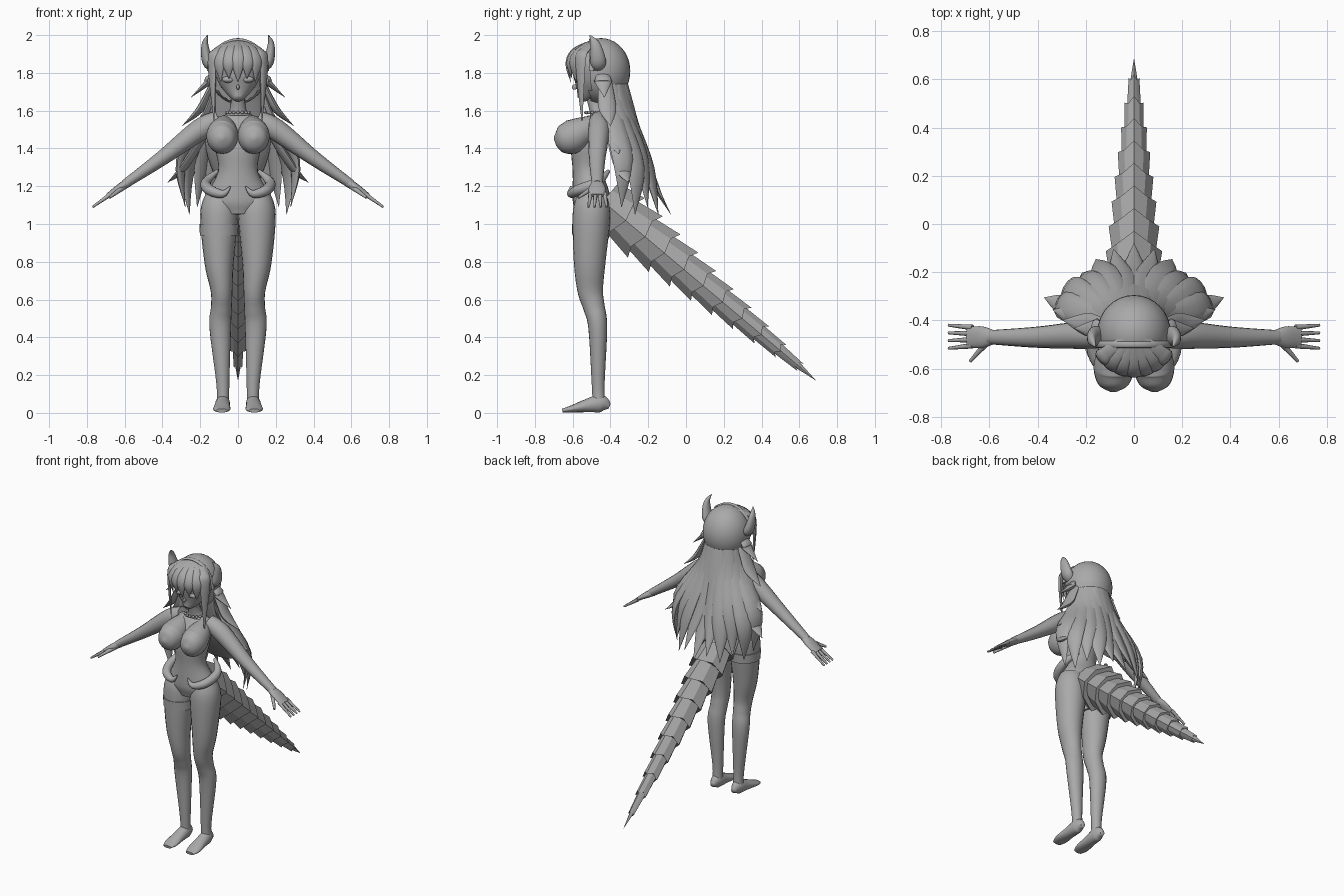
import bpy, bmesh, math
from mathutils import Vector, Matrix

if "Cube" in bpy.data.objects:
    bpy.data.objects.remove(bpy.data.objects["Cube"])

grey = bpy.data.materials.new("plain grey")
grey.use_nodes = True
tone = (0.4, 0.4, 0.4, 1)
grey.diffuse_color = tone
grey.node_tree.nodes["Principled BSDF"].inputs["Base Color"].default_value = tone

X, Y, Z = Matrix.Identity(3)


def finish(name, bm, mirror=False, angle=60):
    bmesh.ops.recalc_face_normals(bm, faces=bm.faces)
    mesh = bpy.data.meshes.new(name)
    bm.to_mesh(mesh)
    bm.free()
    mesh.materials.append(grey)
    mesh.shade_smooth()
    mesh.set_sharp_from_angle(angle=math.radians(angle))
    ob = bpy.data.objects.new(name, mesh)
    bpy.context.collection.objects.link(ob)
    if mirror:
        ob.modifiers.new("Mirror", "MIRROR").use_mirror_merge = False


def bridge(bm, first, last):
    sides = len(first)
    for k in range(sides):
        n = (k + 1) % sides
        bm.faces.new((first[k], first[n], last[n], last[k]))


def smooth_path(pts, steps):
    """Catmull-Rom curve through points that carry their radii."""
    pts = [(*p[:4], p[-1]) for p in pts]
    padded = [pts[0], *pts, pts[-1]]
    out = []
    for i in range(len(pts) - 1):
        for k in range(steps):
            t = k / steps
            out.append([b + t * (c - a + t * (2 * a - 5 * b + 4 * c - d + t * (3 * b - a - 3 * c + d))) / 2
                        for a, b, c, d in zip(*padded[i:i + 4])])
    return out + [pts[-1]]


def loft(name, pts, side, mirror=False, sides=16, steps=5):
    """Tube through (x, y, z, half width along side, optional half depth)."""
    path = smooth_path(pts, steps)
    centres = [Vector(q[:3]) for q in path]
    bm = bmesh.new()
    rings = []
    for i, (centre, q) in enumerate(zip(centres, path)):
        ahead = centres[min(i + 1, len(path) - 1)]
        along = (ahead - centres[max(i - 1, 0)]).normalized()
        u = (side - along * side.dot(along)).normalized()
        v = along.cross(u)
        wide, deep = max(q[3], .001), max(q[4], .001)
        turns = [math.tau * k / sides for k in range(sides)]
        rings.append([bm.verts.new(centre + u * wide * math.cos(w) + v * deep * math.sin(w)) for w in turns])
    for first, last in zip(rings, rings[1:]):
        bridge(bm, first, last)
    bm.faces.new(rings[0])
    bm.faces.new(rings[-1])
    finish(name, bm, mirror)


def ball(name, centre, radii, mirror=False, keep=None):
    bm = bmesh.new()
    place = Matrix.Translation(centre) @ Matrix.Diagonal((*radii, 1))
    bmesh.ops.create_uvsphere(bm, u_segments=32, v_segments=20, radius=1, matrix=place)
    if keep:
        gone = [f for f in bm.faces if not keep(f.calc_center_median())]
        bmesh.ops.delete(bm, geom=gone, context="FACES")
    finish(name, bm, mirror)


def around(angle, radius, z):
    """Point around the head's axis; angle zero is straight back."""
    return Vector((radius * math.sin(angle), -.45 + radius * math.cos(angle), z))


def lock(name, angle, reach, width, mirror=True):
    """Tapered, flattened strand of hair through (radius, height) pairs."""
    taper = (.6, .95, 1, .02)
    pts = [(*around(angle, r, z), width * t, width * t * .4) for (r, z), t in zip(reach, taper)]
    loft(name, pts, Vector((math.cos(angle), -math.sin(angle), 0)), mirror, sides=10)


# Body
loft("torso", [(0, -.5, 1.05, .1, .08), (0, -.5, 1.13, .17, .1), (0, -.52, 1.28, .105, .08),
               (0, -.51, 1.42, .125, .095), (0, -.47, 1.55, .13, .06), (0, -.47, 1.59, .05, .04),
               (0, -.5, 1.7, .035)], X, sides=28)
loft("bust", [(.07, -.47, 1.53, .05), (.08, -.55, 1.49, .078), (.084, -.61, 1.46, .083, .09),
              (.085, -.67, 1.455, .06, .065), (.085, -.698, 1.455, .01)], X, mirror=True, sides=24)
loft("legs", [(.09, -.5, 1.15, .08), (.1, -.5, 1.05, .1), (.1, -.51, .8, .078, .084),
              (.087, -.507, .65, .058, .068), (.088, -.487, .56, .055, .057), (.094, -.467, .45, .057, .05),
              (.08, -.465, .15, .034), (.08, -.46, .04, .034)], X, mirror=True, sides=20)
loft("feet", [(.08, -.405, .035, .015), (.08, -.45, .05, .036, .046), (.083, -.53, .037, .041, .034),
              (.086, -.61, .02, .046, .018), (.086, -.655, .012, .03, .01)], X, mirror=True)
loft("arms", [(.1, -.46, 1.55, .05), (.2, -.46, 1.5, .058), (.4, -.47, 1.35, .044, .04),
              (.6, -.47, 1.21, .029, .024)], Y, mirror=True)
loft("palms", [(.58, -.47, 1.22, .028, .024), (.63, -.47, 1.19, .045, .02),
               (.69, -.47, 1.15, .042, .012)], Y, mirror=True)
for k in range(4):
    knuckle = Vector((.67, -.43 - .025 * k, 1.16))
    fingertip = knuckle + Vector((.1, .01 - .007 * k, -.07))
    loft("fingers", [(*knuckle, .012), (*fingertip, .006)], Y, mirror=True, sides=8)
loft("thumbs", [(.6, -.48, 1.2, .016), (.68, -.57, 1.14, .007)], Y, mirror=True, sides=8)

# Head and face
loft("head", [(0, -.56, 1.66, .02), (0, -.53, 1.7, .065, .06), (0, -.505, 1.76, .108, .095),
              (0, -.485, 1.86, .13, .11), (0, -.48, 1.95, .06)], X, sides=24)
ball("nose", (0, -.59, 1.725), (.008, .014, .014))
ball("eyes", (.05, -.57, 1.765), (.034, .022, .018), mirror=True)

# Hair: skull cap open at the face, then a broad sheet down the back
ball("hair_cap", (0, -.45, 1.81), (.152, .155, .174), keep=lambda c: c.y > -.51 or c.z > 1.87)
loft("back_hair", [(0, -.43, 1.8, .12, .09), (0, -.37, 1.6, .15, .07), (0, -.3, 1.4, .17, .05),
                   (0, -.2, 1.2, .1, .02)], X, sides=24)

# Long strands fan from the middle of the back to the sides
for k in range(6):
    f = k / 5
    lift = .04 * (k % 2)
    lock("long_strand", 1.2 * f, [(.1, 1.85), (.16, 1.6), (.24 + .1 * f - lift / 2, 1.3 + lift),
                                  (.37 - .07 * f, 1.05 + lift)], .058, mirror=k > 0)

# Shorter strands flick outwards at the sides
for k in range(4):
    z = 1.22 + .15 * k
    r = .4 - .05 * k
    lock("flicked_strand", 1.2 + .1 * k, [(.1, 1.82), (.16, z / 2 + .93), (r - .09, z + .08), (r, z)], .045)

# Fringe, ending in one long lock beside each cheek
for k in range(4):
    drop = .33 if k == 3 else .1 - .02 * (k % 2)
    lock("fringe", math.pi - .3 * k, [(.04, 1.97), (.14, 1.92), (.175, 1.85), (.16, 1.85 - drop)],
         .034, mirror=k > 0)

# Band over the crown
arch = [math.pi * k / 10 for k in range(11)]
loft("hair_band", [(.156 * math.cos(a), -.5, 1.81 + .165 * math.sin(a), .014, .008) for a in arch], Y)

# Horns
loft("horns", [(.12, -.47, 1.83, .03), (.16, -.465, 1.86, .042, .03), (.175, -.48, 1.95, .026, .018),
               (.16, -.51, 2, .002)], Y, mirror=True)

# Collar beads, hip crescents and thigh band
for k in range(16):
    a = math.tau * k / 16
    ball("collar_bead", (.06 * math.cos(a), -.475 + .055 * math.sin(a), 1.59), (.009, .009, .009))
loft("hip_crescents", [(.11, -.41, 1.28, .01), (.17, -.47, 1.22, .026), (.15, -.57, 1.18, .028),
                       (.08, -.61, 1.16, .02), (.04, -.61, 1.2, .003)], Z, mirror=True)
loft("thigh_band", [(-.1, -.5, .94, .102), (-.1, -.5, 1, .104)], X, sides=24)

# Tail: overlapping faceted scales whose ridges reach backwards
root, tip = Vector((0, -.44, 1.12)), Vector((0, .69, .17))
axis = (tip - root).normalized()
up = X.cross(axis)
count = 11


def tail_ring(bm, f, grow, reach):
    ring = []
    for k in range(8):
        a = math.tau * k / 8
        ridge = k % 2 == 0
        radius = .15 * (1 - f) ** .8 * grow * (1 if ridge else .85)
        centre = root.lerp(tip, f) + axis * (reach if ridge else 0)
        ring.append(bm.verts.new(centre + radius * (X * .9 * math.cos(a) + up * math.sin(a))))
    return ring


for i in range(count):
    bm = bmesh.new()
    first = tail_ring(bm, i / count, .84, 0)
    last = tail_ring(bm, (i + 1) / count, 1.12, .025 if i < count - 1 else 0)
    bridge(bm, first, last)
    bm.faces.new(first)
    bm.faces.new(last)
    bmesh.ops.remove_doubles(bm, verts=bm.verts, dist=.0001)
    finish("tail_scale", bm, angle=20)
